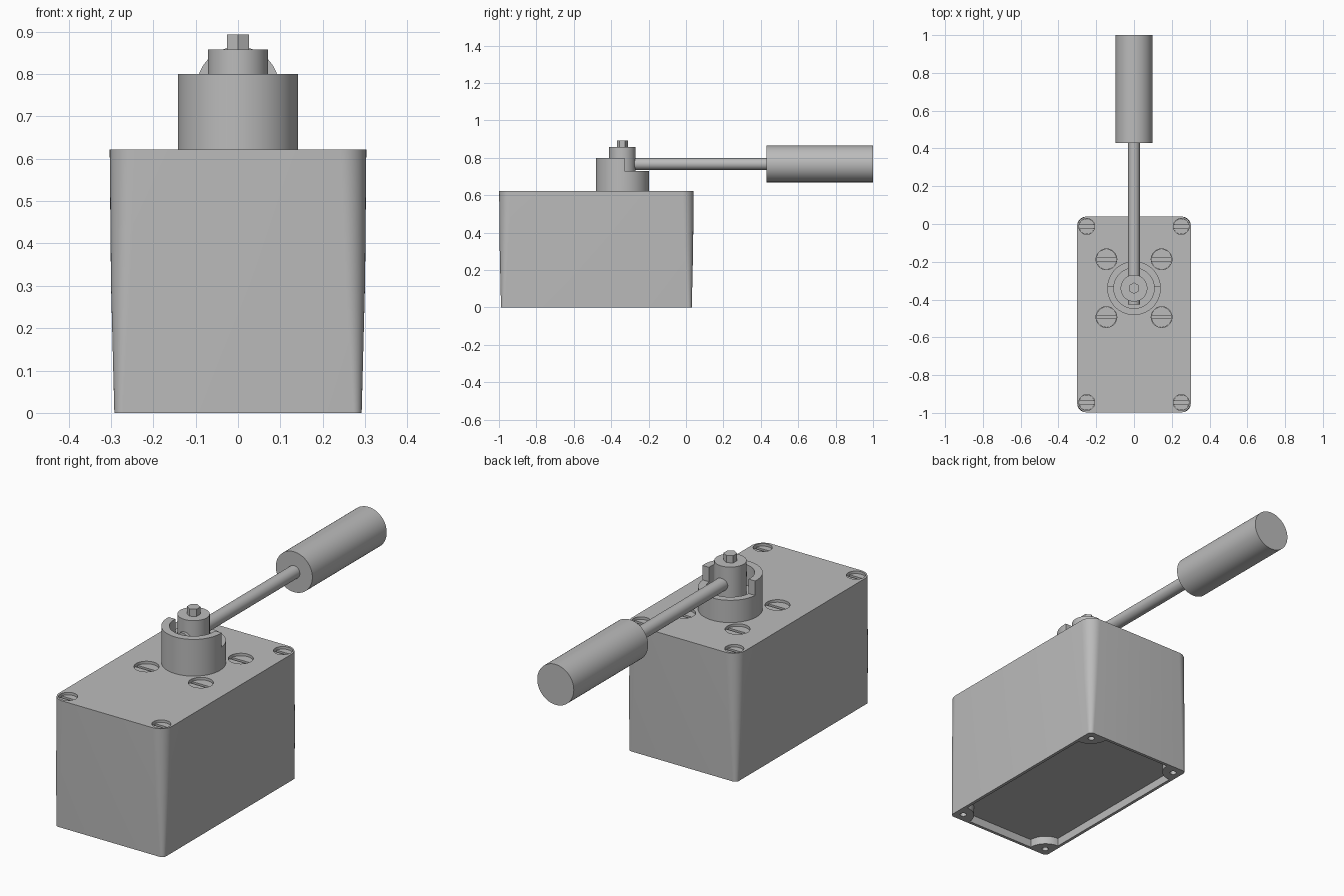
import bpy, bmesh, math
from mathutils import Matrix, Vector

old = bpy.data.objects.get("Cube")
if old:
    bpy.data.objects.remove(old, do_unlink=True)

grey = bpy.data.materials.new("plain grey")
grey.use_nodes = True
grey.diffuse_color = (0.5, 0.5, 0.5, 1)
grey.node_tree.nodes["Principled BSDF"].inputs["Base Color"].default_value = (0.5, 0.5, 0.5, 1)

HUB_Y = -0.34
MID_Y = -0.479
TOP = 0.622


def finish(bm, name):
    bmesh.ops.recalc_face_normals(bm, faces=bm.faces)
    mesh = bpy.data.meshes.new(name)
    bm.to_mesh(mesh)
    bm.free()
    mesh.materials.append(grey)
    ob = bpy.data.objects.new(name, mesh)
    bpy.context.collection.objects.link(ob)
    return ob


def activate(ob):
    bpy.ops.object.select_all(action='DESELECT')
    ob.select_set(True)
    bpy.context.view_layer.objects.active = ob


def smooth(ob):
    activate(ob)
    bpy.ops.object.shade_smooth_by_angle(angle=math.radians(30))


def add_cyl(bm, r, start, end, sides=64):
    a, b = Vector(start), Vector(end)
    turn = (b - a).to_track_quat('Z', 'Y').to_matrix().to_4x4()
    bmesh.ops.create_cone(bm, cap_ends=True, segments=sides, radius1=r, radius2=r,
                          depth=(b - a).length, matrix=Matrix.Translation((a + b) / 2) @ turn)


def cylinder(name, r, start, end, sides=64):
    bm = bmesh.new()
    add_cyl(bm, r, start, end, sides)
    return finish(bm, name)


def block(name, centre, size):
    bm = bmesh.new()
    bmesh.ops.create_cube(bm, size=1, matrix=Matrix.Translation(centre) @ Matrix.Diagonal((*size, 1)))
    return finish(bm, name)


def loft(name, rings):
    """Skin a stack of equal-length rings and cap both ends."""
    bm = bmesh.new()
    rows = [[bm.verts.new(p) for p in ring] for ring in rings]
    n = len(rows[0])
    for low, high in zip(rows, rows[1:]):
        for i in range(n):
            j = (i + 1) % n
            bm.faces.new((low[i], low[j], high[j], high[i]))
    bm.faces.new(rows[0][::-1])
    bm.faces.new(rows[-1])
    return finish(bm, name)


def cut(ob, cutter):
    cutter.hide_render = True
    mod = ob.modifiers.new("cut", 'BOOLEAN')
    mod.operation = 'DIFFERENCE'
    mod.solver = 'EXACT'
    mod.object = cutter
    activate(ob)
    bpy.ops.object.modifier_apply(modifier="cut")
    bpy.data.objects.remove(cutter, do_unlink=True)


def outline(hx, hy, r, z, scooped=False, steps=10):
    """Rectangle with rounded corners, or with corners scooped inwards."""
    pts = []
    for k, (sx, sy) in enumerate(((1, 1), (-1, 1), (-1, -1), (1, -1))):
        for i in range(steps + 1):
            t = i / steps * math.pi / 2
            if scooped:
                a = -t + (k - 1) * math.pi / 2
                cx, cy = sx * hx, sy * hy
            else:
                a = t + k * math.pi / 2
                cx, cy = sx * (hx - r), sy * (hy - r)
            pts.append((cx + r * math.cos(a), MID_Y + cy + r * math.sin(a), z))
    return pts


# Housing: tapered box whose corners sharpen towards the bottom
housing = loft("housing", [outline(0.292, 0.510, 0.02, 0),
                           outline(0.300, 0.517, 0.045, 0.31),
                           outline(0.303, 0.520, 0.062, TOP)])

# Shallow recess underneath, leaving a thin rim and corner bosses
recess = [outline(0.277, 0.495, 0.09, z, scooped=True) for z in (-0.05, 0.04)]
cut(housing, loft("recess_cutter", recess))

# Screw positions: four at the lid corners and four around the hub
screws = []
for sx in (-1, 1):
    for sy in (-1, 1):
        screws.append((sx * 0.25, MID_Y + sy * 0.466, 0.042))
        screws.append((sx * 0.146, HUB_Y + sy * 0.153, 0.055))

# Wells for the screws and small mounting holes in the bosses
bm = bmesh.new()
for x, y, r in screws:
    add_cyl(bm, r, (x, y, TOP - 0.04), (x, y, TOP + 0.05), 40)
    if r < 0.05:
        add_cyl(bm, 0.015, (x, y, -0.05), (x, y, 0.08), 20)
cut(housing, finish(bm, "well_cutter"))
smooth(housing)

# Slotted screw heads sitting just below the lid
for i, (x, y, r) in enumerate(screws):
    head = cylinder(f"screw_{i + 1}", r - 0.001, (x, y, TOP - 0.045), (x, y, TOP - 0.012), 40)
    cut(head, block("slot_cutter", (x, y, TOP), (0.2, 0.016, 0.05)))
    smooth(head)

# Hub: cup with its rear wall lowered so the lever can swing
hub = cylinder("hub", 0.142, (0, HUB_Y, TOP - 0.01), (0, HUB_Y, 0.80))
cut(hub, cylinder("pocket_cutter", 0.107, (0, HUB_Y, 0.70), (0, HUB_Y, 0.9)))
cut(hub, block("rear_cutter", (0, HUB_Y + 0.212, 0.83), (0.6, 0.4, 0.2)))
smooth(hub)

# Spindle with a hexagonal end
smooth(cylinder("spindle", 0.071, (0, HUB_Y, 0.69), (0, HUB_Y, 0.858)))
cylinder("hex_end", 0.03, (0, HUB_Y, 0.85), (0, HUB_Y, 0.893), 6)

# Lever rod passing through the spindle, and its grip
smooth(cylinder("lever_rod", 0.031, (0, -0.425, 0.767), (0, 0.45, 0.767), 40))
smooth(cylinder("grip", 0.098, (0, 0.43, 0.767), (0, 1.0, 0.767)))
